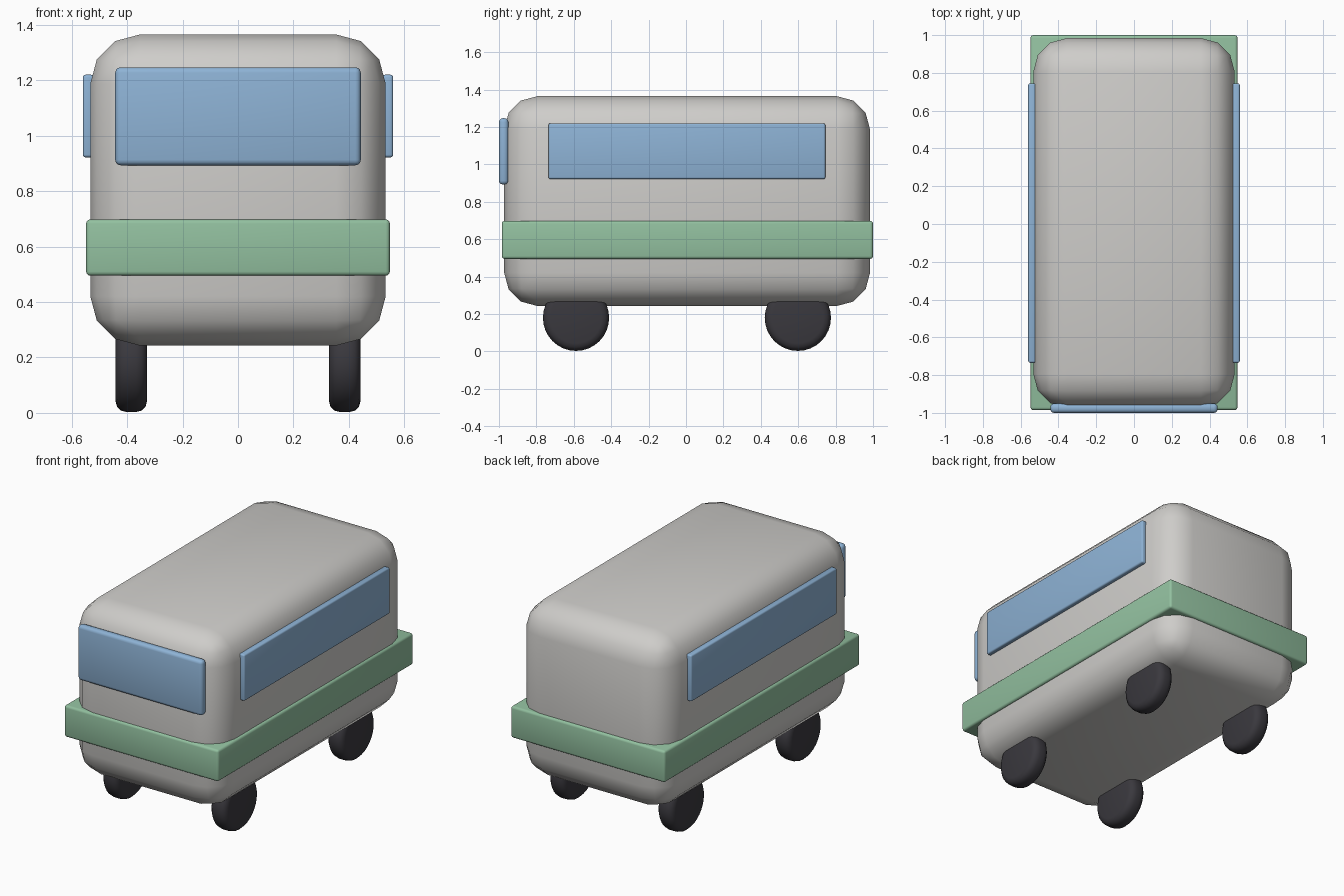
import bpy
from mathutils import Vector

cube = bpy.data.objects.get("Cube")
if cube:
    bpy.data.objects.remove(cube, do_unlink=True)


def material(name, rgb):
    mat = bpy.data.materials.new(name)
    mat.use_nodes = True
    color = (*rgb, 1.0)
    mat.diffuse_color = color
    mat.node_tree.nodes["Principled BSDF"].inputs["Base Color"].default_value = color
    return mat


shell_grey = material("shell_grey", (0.62, 0.61, 0.59))
band_green = material("band_green", (0.29, 0.53, 0.35))
glass_blue = material("glass_blue", (0.27, 0.45, 0.67))
tyre_black = material("tyre_black", (0.042, 0.04, 0.048))


def finish(obj, name, mat, bevel, segments):
    """Name, colour, round off and smooth a part."""
    obj.name = name
    obj.data.materials.append(mat)
    bpy.ops.object.transform_apply(location=False, rotation=True, scale=True)
    mod = obj.modifiers.new("Rounded edges", "BEVEL")
    mod.width = bevel
    mod.segments = segments
    mod.limit_method = "ANGLE"
    bpy.ops.object.shade_smooth()
    return obj


def box(name, low, high, mat, bevel, segments=3):
    low, high = Vector(low), Vector(high)
    bpy.ops.mesh.primitive_cube_add(size=1, location=(low + high) / 2)
    obj = bpy.context.object
    obj.scale = high - low
    return finish(obj, name, mat, bevel, segments)


# Rounded shell and the belt running round it
box("body", (-0.533, -0.972, 0.243), (0.533, 0.984, 1.365), shell_grey, 0.178)
box("belt", (-0.548, -0.985, 0.495), (0.548, 1.0, 0.698), band_green, 0.015)

# Windscreen and side windows
box("windscreen", (-0.443, -1.0, 0.893), (0.443, -0.95, 1.247), glass_blue, 0.02)
for side, s in (("left", 1), ("right", -1)):
    x = sorted((s * 0.52, s * 0.56))
    box(f"{side}_window", (x[0], -0.735, 0.922), (x[1], 0.745, 1.22), glass_blue, 0.01)

# Wheels with soft rims
for side, s in (("left", 1), ("right", -1)):
    for end, y in (("front", -0.588), ("back", 0.598)):
        bpy.ops.mesh.primitive_cylinder_add(
            vertices=32, radius=0.177, depth=0.114,
            location=(s * 0.385, y, 0.18), rotation=(0, 1.5708, 0))
        wheel = finish(bpy.context.object, f"{end}_{side}_wheel", tyre_black, 0.04, 3)
        wheel.modifiers["Rounded edges"].angle_limit = 0.8
